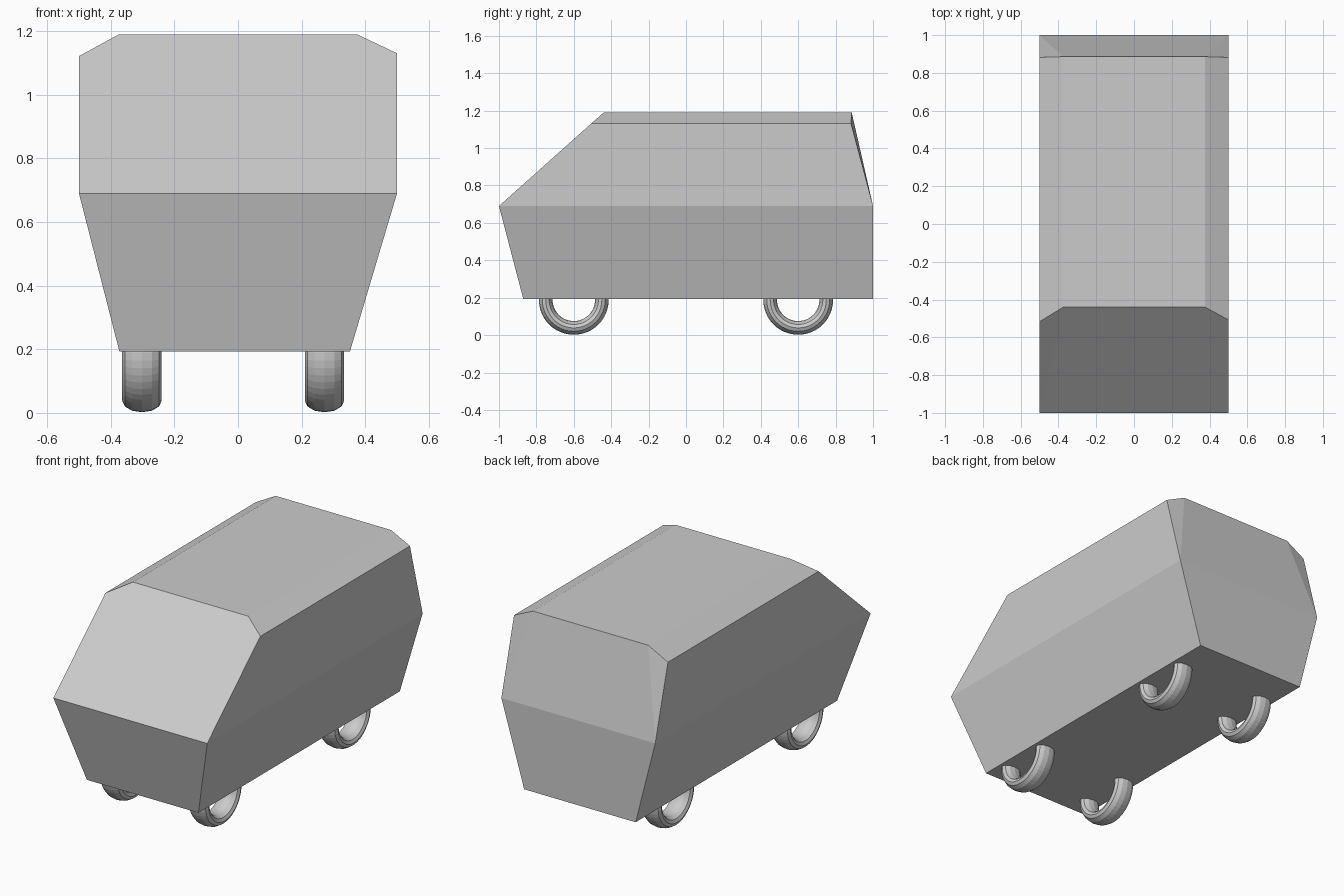
import bpy, bmesh
from math import pi
from mathutils import Matrix

if "Cube" in bpy.data.objects:
    bpy.data.objects.remove(bpy.data.objects["Cube"])


def finish(name, bm):
    bmesh.ops.recalc_face_normals(bm, faces=bm.faces[:])
    mesh = bpy.data.meshes.new(name)
    bm.to_mesh(mesh)
    bm.free()
    obj = bpy.data.objects.new(name, mesh)
    bpy.context.collection.objects.link(obj)
    return obj


# Van body: stacked rings, each ordered front-left, front-right, back-right, back-left
FLOOR, BELT, ROOF = 0.193, 0.69, 1.19
bm = bmesh.new()


def ring(x0, x1, y0, y1, z0, z1, slant=0.0):
    corners = [(x0, y0 - slant * (z1 - z0), z0), (x1, y0, z1), (x1, y1, z1), (x0, y1, z0)]
    return [bm.verts.new(c) for c in corners]


floor = ring(-0.373, 0.352, -0.87, 1.0, FLOOR, FLOOR)
belt = ring(-0.5, 0.5, -1.0, 1.0, BELT, BELT)
gutter = ring(-0.5, 0.5, -0.507, 0.882, 1.122, 1.131, 1.12)
roof = ring(-0.375, 0.375, -0.44, 0.886, ROOF, ROOF)

bm.faces.new(floor)
bm.faces.new(roof)
for i in range(4):
    j = (i + 1) % 4
    bm.faces.new((floor[i], floor[j], belt[j], belt[i]))
for a, b in ((1, 2), (3, 0)):
    bm.faces.new((belt[a], belt[b], gutter[b], gutter[a]))
    bm.faces.new((gutter[a], gutter[b], roof[b], roof[a]))
# Windscreen and tailgate, each with slim corner triangles
for a, b in ((0, 1), (2, 3)):
    bm.faces.new((belt[a], belt[b], roof[b], roof[a]))
    bm.faces.new((belt[b], gutter[b], roof[b]))
    bm.faces.new((belt[a], roof[a], gutter[a]))
finish("van_body", bm)

# Wheels: rings widened along the axle
for side, x in (("left", -0.302), ("right", 0.272)):
    for end, y in (("front", -0.6), ("back", 0.6)):
        bpy.ops.mesh.primitive_torus_add(major_radius=0.15, minor_radius=0.0365,
                                         major_segments=48, minor_segments=12)
        wheel = bpy.context.object
        wheel.name = f"{end}_{side}_wheel"
        wheel.data.transform(Matrix.Translation((x, y, 0.1885))
                             @ Matrix.Diagonal((1.7, 1, 1, 1))
                             @ Matrix.Rotation(pi / 2, 4, 'Y'))
